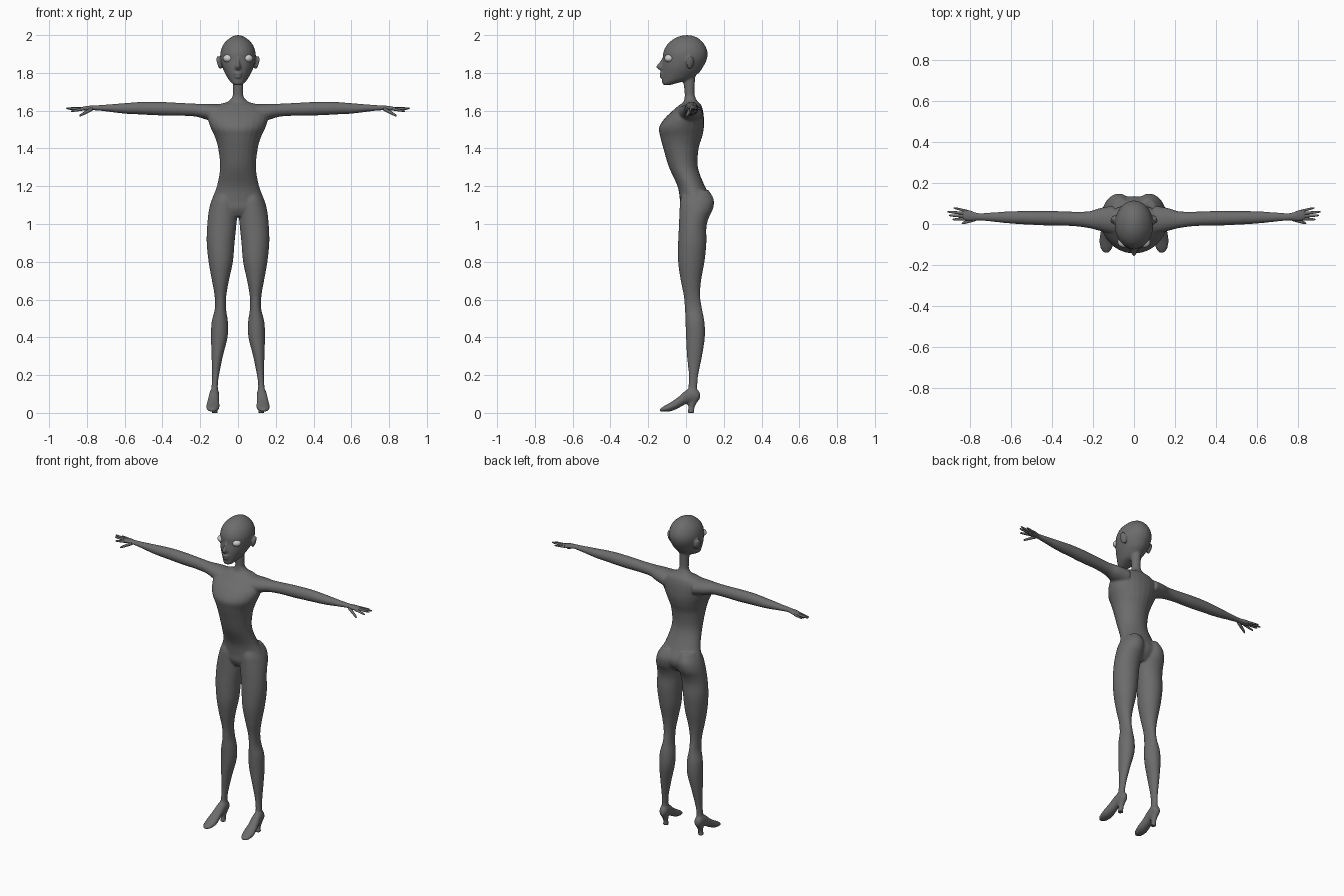
import bpy, bmesh
from math import cos, sin, pi
from mathutils import Vector, Matrix


def material(name, v):
    m = bpy.data.materials.new(name)
    m.diffuse_color = (v, v, v, 1)
    return m


def spline(rows, steps=4):
    """Catmull-Rom interpolation of the section rows."""
    out = []
    for i in range(len(rows) - 1):
        p = [rows[max(0, min(len(rows) - 1, i + k))] for k in (-1, 0, 1, 2)]
        for s in range(steps):
            t = s / steps
            out.append([0.5 * (2 * b + (c - a) * t + (2 * a - 5 * b + 4 * c - d) * t * t
                               + (3 * b - a - 3 * c + d) * t ** 3) for a, b, c, d in zip(*p)])
    return out + [rows[-1]]


def loft(bm, axis, rows, side=1, n=24, steps=4):
    """Rows are (t, a_min, a_max, b_min, b_max) of an ellipse across the axis."""
    rings = []
    for t, a0, a1, b0, b1 in spline(rows, steps):
        ring = []
        for k in range(n):
            a = (a0 + a1) / 2 + (a1 - a0) / 2 * cos(2 * pi * k / n)
            b = (b0 + b1) / 2 + (b1 - b0) / 2 * sin(2 * pi * k / n)
            x, y, z = {'x': (t, a, b), 'y': (a, t, b), 'z': (a, b, t)}[axis]
            ring.append(bm.verts.new((side * x, y, z)))
        rings.append(ring)
    for r, q in zip(rings, rings[1:]):
        for k in range(n):
            bm.faces.new((r[k], r[(k + 1) % n], q[(k + 1) % n], q[k]))
    bm.faces.new(rings[0])
    bm.faces.new(rings[-1])


def ball(bm, center, radii, turn=0, lean=0):
    m = (Matrix.Translation(center) @ Matrix.Rotation(turn, 4, 'Z')
         @ Matrix.Rotation(lean, 4, 'Y') @ Matrix.Diagonal((*radii, 1)))
    bmesh.ops.create_uvsphere(bm, u_segments=24, v_segments=16, radius=1, matrix=m)


def finish(bm, name, mat):
    bmesh.ops.recalc_face_normals(bm, faces=bm.faces)
    for f in bm.faces:
        f.smooth = True
    me = bpy.data.meshes.new(name)
    bm.to_mesh(me)
    bm.free()
    me.materials.append(mat)
    ob = bpy.data.objects.new(name, me)
    bpy.context.collection.objects.link(ob)
    return ob


def centred(rows):
    return [(z, -w, w, f, b) for z, w, f, b in rows]


skin = material("dark_grey", 0.15)
white = material("eye_white", 0.8)

# Torso and neck: z, half width, front, back
TORSO = centred([
    (1.04, .08, -.01, .09), (1.08, .135, -.03, .125), (1.13, .137, -.033, .135),
    (1.2, .112, -.045, .1), (1.3, .095, -.09, .063), (1.4, .105, -.12, .067),
    (1.46, .122, -.136, .085), (1.51, .145, -.143, .095), (1.56, .16, -.112, .095),
    (1.6, .155, -.07, .09), (1.63, .115, -.035, .08), (1.645, .06, -.015, .065),
    (1.67, .032, -.008, .05), (1.7, .028, -.008, .045), (1.8, .03, -.02, .05)])
HEAD = centred([
    (1.735, .018, -.118, -.085), (1.745, .032, -.126, -.05), (1.765, .05, -.127, .02),
    (1.8, .07, -.128, .068), (1.83, .083, -.127, .09), (1.87, .093, -.122, .11),
    (1.91, .093, -.12, .114), (1.95, .078, -.1, .098), (1.98, .05, -.065, .07),
    (1.995, .024, -.03, .04), (2.0, .005, 0, .01)])
NOSE = centred([(1.815, .01, -.14, -.1), (1.825, .015, -.154, -.1), (1.838, .013, -.157, -.1),
                (1.855, .009, -.142, -.1), (1.88, .008, -.126, -.1)])
# Leg: z, inner, outer, front, back
LEG = [(.09, .1, .147, .01, .06), (.14, .107, .14, .012, .06), (.2, .1, .138, .015, .065),
       (.3, .08, .14, .005, .085), (.4, .055, .143, 0, .1), (.48, .053, .14, -.003, .098),
       (.55, .063, .123, -.006, .085), (.62, .062, .124, -.012, .075),
       (.7, .048, .138, -.028, .08), (.8, .027, .156, -.042, .098),
       (.9, .018, .166, -.042, .108), (.98, .01, .164, -.038, .108),
       (1.03, .005, .16, -.036, .12), (1.08, .002, .153, -.034, .143),
       (1.13, .005, .138, -.03, .147), (1.18, .02, .11, -.01, .12)]
# Shoe: y, inner, outer, bottom, top
SHOE = [(-.14, .123, .147, .008, .02), (-.12, .107, .163, .006, .034),
        (-.08, .097, .169, .009, .057), (-.04, .099, .163, .025, .085),
        (0, .099, .155, .047, .12), (.035, .099, .151, .055, .135),
        (.06, .102, .146, .06, .124), (.074, .114, .134, .074, .106)]
HEEL = [(0, .107, .141, .008, .045), (.03, .11, .138, .012, .046), (.07, .103, .145, .005, .068)]
# Arm and palm: x, front, back, bottom, top
ARM = [(.1, -.05, .09, 1.535, 1.635), (.17, -.033, .077, 1.553, 1.637),
       (.22, -.02, .062, 1.568, 1.637), (.3, -.01, .06, 1.573, 1.641),
       (.4, -.008, .064, 1.574, 1.646), (.5, -.004, .064, 1.579, 1.647),
       (.6, .002, .062, 1.584, 1.64), (.7, .012, .056, 1.596, 1.632),
       (.76, .017, .054, 1.602, 1.628), (.8, .014, .068, 1.6, 1.625),
       (.83, .019, .07, 1.6, 1.619), (.84, .03, .062, 1.604, 1.614)]

# Body: overlapping lofts fused into one smooth skin
bm = bmesh.new()
loft(bm, 'z', TORSO)
loft(bm, 'z', HEAD)
loft(bm, 'z', NOSE)
ball(bm, (0, -.125, 1.796), (.024, .016, .008))
ball(bm, (0, -.124, 1.779), (.02, .016, .008))
for s in (1, -1):
    loft(bm, 'z', LEG, s)
    loft(bm, 'y', SHOE, s)
    loft(bm, 'z', HEEL, s)
    loft(bm, 'x', ARM, s)
    ball(bm, (s * .1, .022, 1.855), (.01, .022, .037), s * .35, s * .25)
body = finish(bm, "body", skin)
rm = body.modifiers.new("fuse", 'REMESH')
rm.mode = 'VOXEL'
rm.voxel_size = 0.006
rm.use_smooth_shade = True
sm = body.modifiers.new("soften", 'SMOOTH')
sm.factor = 0.5
sm.iterations = 6

# Fingers and thumbs: base, tip, base radius
FINGERS = [((.815, .026, 1.609), (.885, .022, 1.597), .008),
           ((.82, .038, 1.61), (.903, .042, 1.61), .008),
           ((.82, .051, 1.61), (.91, .06, 1.613), .008),
           ((.815, .063, 1.61), (.88, .079, 1.608), .007),
           ((.77, .026, 1.61), (.84, .003, 1.573), .011)]
bm = bmesh.new()
for s in (1, -1):
    for base, tip, r in FINGERS:
        rows = []
        for t, k in ((0, 1), (.5, .85), (.85, .65), (.97, .4), (1, .1)):
            x, y, z = Vector(base).lerp(Vector(tip), t)
            rows.append((x, y - r * k, y + r * k, z - r * k, z + r * k))
        loft(bm, 'x', rows, s, n=12, steps=3)
finish(bm, "fingers", skin)

# Eyes
bm = bmesh.new()
for s in (1, -1):
    ball(bm, (s * .053, -.09, 1.877), (.027, .024, .021), s * .45)
finish(bm, "eyes", white)
